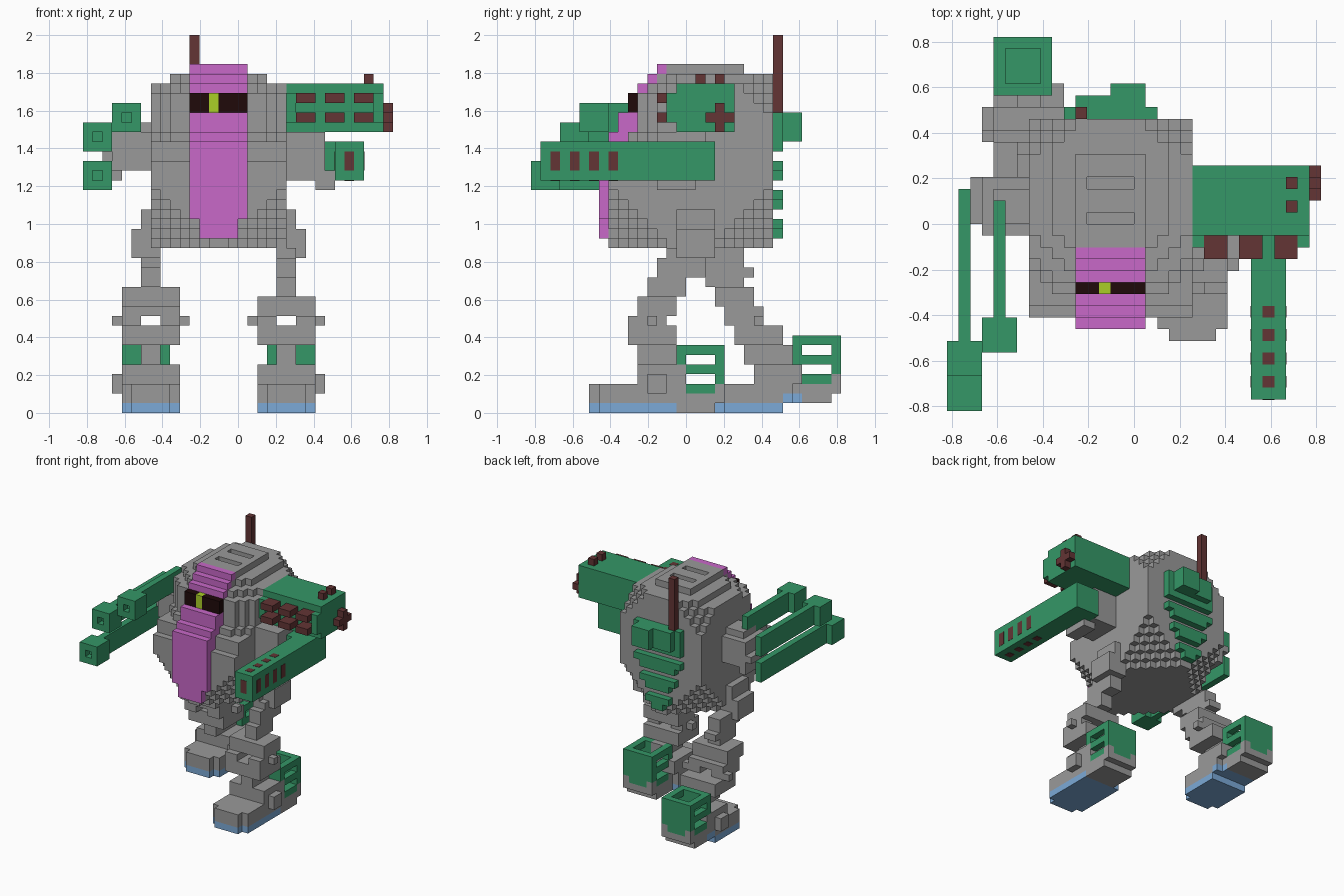
import bpy
import bmesh
from itertools import product
from mathutils import Vector

UNIT = 2 / 39  # edge length of one block

if "Cube" in bpy.data.objects:
    bpy.data.objects.remove(bpy.data.objects["Cube"], do_unlink=True)


def material(name, red, green, blue):
    mat = bpy.data.materials.new(name)
    mat.use_nodes = True
    mat.diffuse_color = (red, green, blue, 1)
    shader = mat.node_tree.nodes["Principled BSDF"]
    shader.inputs["Base Color"].default_value = (red, green, blue, 1)
    shader.inputs["Roughness"].default_value = 0.8
    return mat


GREY = material("armour grey", .32, .32, .32)
GREEN = material("plate green", .035, .31, .135)
PURPLE = material("chest purple", .58, .14, .58)
BROWN = material("weapon brown", .125, .035, .035)
BLUE = material("sole blue", .2, .4, .68)
BLACK = material("visor black", .014, .003, .003)
LIME = material("eye lime", .4, .62, .02)


def block(x, y, z):
    """Set of unit cells filling the given ranges."""
    return set(product(range(*x), range(*y), range(*z)))


def mirror(cells):
    """Reflect cells to the other side of the torso."""
    return {(-5 - x, y, z) for x, y, z in cells}


def shift(cells, dy, dz=0):
    return {(x, y + dy, z + dz) for x, y, z in cells}


def finish(name, mat, bm):
    mesh = bpy.data.meshes.new(name)
    bm.to_mesh(mesh)
    bm.free()
    mesh.materials.append(mat)
    obj = bpy.data.objects.new(name, mesh)
    bpy.context.collection.objects.link(obj)


def build(name, mat, cells):
    """Skin a set of cells with outer faces and merge the flat areas."""
    bm = bmesh.new()
    corners = {}

    def vert(p):
        if p not in corners:
            corners[p] = bm.verts.new(Vector(p) * UNIT)
        return corners[p]

    for cell in cells:
        for axis, side in product(range(3), (0, 1)):
            near = list(cell)
            near[axis] += 2 * side - 1
            if tuple(near) in cells:
                continue
            ring = []
            for b, c in ((0, 0), (1, 0), (1, 1), (0, 1)):
                p = list(cell)
                p[axis] += side
                p[(axis + 1) % 3] += b
                p[(axis + 2) % 3] += c
                ring.append(vert(tuple(p)))
            bm.faces.new(ring if side else ring[::-1])
    bmesh.ops.dissolve_limit(bm, angle_limit=0.01, verts=bm.verts[:], edges=bm.edges[:])
    finish(name, mat, bm)


def marking(name, mat, low, high):
    """Thin bar whose ends stand just proud of a surface."""
    bm = bmesh.new()
    low, high = Vector(low), Vector(high)
    bmesh.ops.create_cube(bm, size=1)
    for v in bm.verts:
        v.co = ((low + high) / 2 + v.co * (high - low)) * UNIT
    finish(name, mat, bm)


# Torso: block with sloping front and stepped corners
def torso_front(z):
    return sum(z >= step for step in (26, 28, 29, 33, 34, 35)) - 8


def stripe_front(z):
    return sum(z >= step for step in (28, 29, 31, 33, 34, 35)) - 9


torso = set()
for z in range(17, 36):
    front, back = torso_front(z), (6 if z == 35 else 9)
    inset = 2 * max(0, z - 33)
    for x, y in product(range(-9 + inset, 5 - inset), range(front, back)):
        from_side = min(x + 9, 4 - x)
        corner = from_side + min(y - front, back - 1 - y)
        rounded = z >= 28 and from_side + y - front < 2
        stepped = corner + z - 17 < 6 or corner + 34 - z < 4
        if z == 35 or not (rounded or stepped):
            torso.add((x, y, z))
for slot in (0, 3):
    torso -= block(x=(-4, 0), y=(slot, slot + 1), z=(35, 36))
build("torso", GREY, torso)

# Chest stripe stands proud of the front, with visor and eye
stripe = set()
for z in range(18, 36):
    if z not in (31, 32):
        narrow = z < 20
        stripe |= block((-5 + narrow, 1 - narrow), (stripe_front(z), torso_front(z)), (z, z + 1))
build("chest_stripe", PURPLE, stripe)
visor = block(x=(-5, 1), y=(-6, -5), z=(31, 33))
eye = block(x=(-3, -2), y=(-6, -5), z=(31, 33))
build("visor", BLACK, visor - eye)
build("eye", LIME, eye)

# Back pack, ribs and antenna
pack = block(x=(-6, 2), y=(9, 10), z=(27, 31))
pack |= block(x=(-5, 1), y=(9, 11), z=(28, 31))
pack |= block(x=(-2, 1), y=(9, 12), z=(28, 31))
build("back_pack", GREEN, pack)
for rib in range(3):
    low = 18 + 3 * rib
    plate = block((-4 - rib, rib), (9, 10), (low + 1, low + 2))
    plate |= block((-3 - rib, rib - 1), (9, 10), (low, low + 1))
    build("back_rib", GREEN, plate)
build("antenna", BROWN, block(x=(-5, -4), y=(9, 10), z=(31, 39)))

# Left shoulder cannon: box with end posts holding rows of missiles
cannon = block(x=(5, 15), y=(-1, 5), z=(29, 34))
for x in (5, 14):
    cannon |= block((x, x + 1), (-2, -1), (30, 33))
build("shoulder_cannon", GREEN, cannon)
for x, z in product((6, 9, 12), (30, 32)):
    build("missile", BROWN, block((x, x + 2), (-3, -1), (z, z + 1)))
build("cannon_cap", BROWN, block(x=(15, 16), y=(2, 5), z=(30, 31))
      | block(x=(15, 16), y=(3, 4), z=(29, 32)))
for y in (1, 3):
    build("cannon_stud", BROWN, block((13, 14), (y, y + 1), (34, 35)))

# Left arm and long gun with inlaid vents
arm = block(x=(4, 9), y=(-3, 2), z=(24, 29))
arm |= block(x=(8, 10), y=(-3, 1), z=(23, 25))
build("left_arm", GREY, arm)
build("gun_mount", GREEN, block(x=(9, 10), y=(-1, 3), z=(24, 28)))
build("long_gun", GREEN, block(x=(10, 13), y=(-15, 3), z=(24, 28)))
EDGE = 0.04
marking("gun_muzzle", BROWN, (11, -15 - EDGE, 25), (12, -14, 27))
for y in range(-14, -6, 2):
    marking("gun_side_vent", BROWN, (10 - EDGE, y, 25), (13 + EDGE, y + 1, 27))
    marking("gun_top_vent", BROWN, (11, y, 24 - EDGE), (12, y + 1, 28 + EDGE))

# Right shoulder and three claw rods
shoulder = block(x=(-13, -8), y=(-1, 4), z=(25, 29))
shoulder |= block(x=(-14, -12), y=(0, 4), z=(26, 27))
shoulder |= block(x=(-13, -12), y=(0, 4), z=(24, 28))
shoulder |= block(x=(-12, -8), y=(0, 3), z=(28, 30))
build("right_shoulder", GREY, shoulder)


def claw(name, x, y, z, rod_end):
    head = block((x, x + 3), (y, y + 3), (z, z + 3))
    head -= block((x + 1, x + 2), (y, y + 1), (z + 1, z + 2))
    rod = block((x + 1, x + 2), (y + 3, rod_end), (z, z + 3))
    build(name, GREEN, head | rod)


claw("upper_claw", x=-13, y=-11, z=29, rod_end=2)
claw("middle_claw", x=-16, y=-13, z=27, rod_end=3)
claw("lower_claw", x=-16, y=-16, z=23, rod_end=3)


# Legs: limb steps from hip to ankle along a slope given per layer
def leg(side, place, slope, stride, lift):
    hip = block(x=(4, 6), y=(-1, 3), z=(16, 21))
    hip |= block(x=(5, 7), y=(-1, 3), z=(16, 19))
    limb = set()
    for z in range(3, 17):
        thin = z in (5, 6) or z >= 12 + lift
        depth = 5 if z < 9 or z > 13 else 4
        limb |= block((4, 6) if thin else (2, 8), (slope(z), slope(z) + depth), (z, z + 1))
    limb -= block(x=(4, 6), y=(-16, 16), z=(9, 10))
    knee, ankle = slope(8) + 2, slope(3) + 1
    for x in (1, 8):
        limb |= block((x, x + 1), (knee, knee + 1), (9, 10))
    limb |= block((8, 9), (ankle, ankle + 2), (2, 4))
    build(side + "_leg", GREY, place(hip | limb))

    # Foot with a coloured sole, raised at the heel of the trailing leg
    foot = block(x=(2, 8), y=(-9, -1), z=(0, 3))
    foot |= block(x=(3, 7), y=(-10, -1), z=(0, 3))
    foot = shift(foot, stride + lift)
    sole = {cell for cell in foot if cell[2] == 0 and cell[1] < 10}
    foot = {cell for cell in foot if cell[2] > 0 and cell[1] < 11}
    if lift:
        sole |= block(x=(2, 8), y=(10, 11), z=(1, 2))
        sole |= block(x=(3, 8), y=(11, 12), z=(1, 2))
    heel = block(x=(3, 8), y=(-2, 3), z=(0, 2))
    heel |= block(x=(3, 8), y=(-1, 4), z=(1, 2))
    studs = set(product((3, 7), (-1, 3), (2,)))
    foot |= shift(heel | studs, stride, lift)
    build(side + "_foot", GREY, place(foot - sole))
    build(side + "_sole", BLUE, place(sole))

    # Hollow heel box with slotted sides
    box = block(x=(3, 8), y=(-1, 4), z=(2, 7)) - studs
    box -= block(x=(4, 7), y=(0, 3), z=(3, 7))
    for z in (3, 5):
        box -= block((3, 8), (0, 3), (z, z + 1))
    build(side + "_heel_box", GREEN, place(shift(box, stride, lift)))


leg("left", lambda cells: cells,
    slope=lambda z: max(-6 if z > 6 else -5, z // 2 - 10), stride=0, lift=0)
leg("right", mirror, slope=lambda z: 9 - (z + 1) // 2, stride=12, lift=1)
